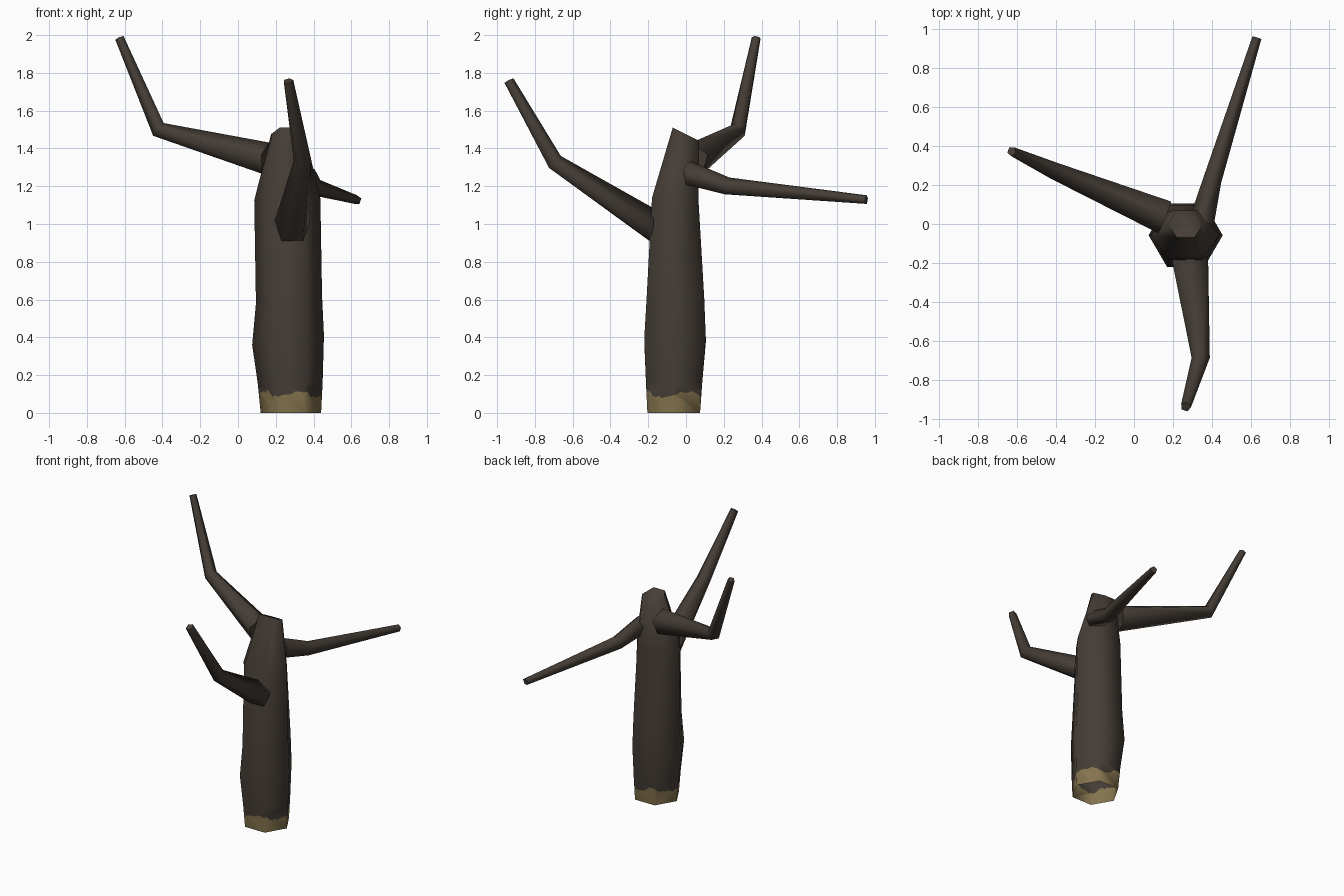
import bpy, bmesh, math, random
from mathutils import Vector

if "Cube" in bpy.data.objects:
    bpy.data.objects.remove(bpy.data.objects["Cube"])

random.seed(4)


def material(name, rgb):
    m = bpy.data.materials.new(name)
    m.diffuse_color = (*rgb, 1)
    m.use_nodes = True
    m.node_tree.nodes["Principled BSDF"].inputs["Base Color"].default_value = m.diffuse_color
    return m


bark = material("dark bark", (0.060, 0.047, 0.037))
bare = material("bare wood", (0.230, 0.170, 0.075))


def finish(bm, name, angle):
    mesh = bpy.data.meshes.new(name)
    bm.to_mesh(mesh)
    bm.free()
    ob = bpy.data.objects.new(name, mesh)
    bpy.context.collection.objects.link(ob)
    mesh.materials.append(bark)
    mesh.materials.append(bare)
    bpy.ops.object.select_all(action='DESELECT')
    ob.select_set(True)
    bpy.context.view_layer.objects.active = ob
    bpy.ops.object.shade_smooth_by_angle(angle=math.radians(angle))


def bridge(bm, a, b):
    n = len(a)
    for i in range(n):
        bm.faces.new((a[i], a[(i + 1) % n], b[(i + 1) % n], b[i]))


# Trunk: six-sided, open underneath, slanted top
# centre x, y, z, radius x, radius y, slope along x, slope along y
RINGS = [(.280, -.065, 0, .160, .161, 0, 0),
         (.276, -.063, .16, .172, .172, 0, 0),
         (.265, -.058, .385, .190, .188, .13, 0),
         (.270, -.056, .60, .175, .176, .11, 0),
         (.261, -.057, 1.13, .175, .142, .03, -.05),
         (.265, 0, 1.475, .090, .081, 0, -.5)]
bm = bmesh.new()
rings = []
for cx, cy, cz, rx, ry, sx, sy in RINGS:
    ring = []
    for k in range(6):
        dx = rx * math.cos(k * math.pi / 3)
        dy = ry * math.sin(k * math.pi / 3)
        ring.append(bm.verts.new((cx + dx, cy + dy, cz + sx * dx + sy * dy)))
    rings.append(ring)
for a, b in zip(rings[1:], rings[2:]):
    bridge(bm, a, b)
bm.faces.new(rings[-1])

# Ragged edge where the bark ends near the foot
STEPS = 9
low, high = rings[0], rings[1]
ragged = []
for i in range(6):
    j = (i + 1) % 6
    for s in range(STEPS):
        t = s / STEPS
        h = .1 + .017 * math.sin(2.1 * (i + t) * 2) + random.uniform(-.012, .012)
        p = low[i].co.lerp(low[j].co, t)
        q = high[i].co.lerp(high[j].co, t)
        ragged.append(bm.verts.new(p.lerp(q, h / .16)))
for i in range(6):
    j = (i + 1) % 6
    edge = [ragged[(i * STEPS + s) % len(ragged)] for s in range(STEPS + 1)]
    bm.faces.new([low[i], low[j]] + edge[::-1]).material_index = 1
    bm.faces.new(edge + [high[j], high[i]])
finish(bm, "trunk", 75)


# Branches: tapered, bent tubes; each ring is centre, radius, facing direction
def branch(name, path, sides=5):
    bm = bmesh.new()
    loops = []
    for centre, radius, facing in path:
        n = Vector(facing).normalized()
        u = Vector((0, 0, 1)).cross(n).normalized()
        v = n.cross(u)
        loop = []
        for k in range(sides):
            a = math.pi / 2 + k * math.tau / sides
            loop.append(bm.verts.new(Vector(centre) + radius * (u * math.cos(a) + v * math.sin(a))))
        loops.append(loop)
    for a, b in zip(loops, loops[1:]):
        bridge(bm, a, b)
    bm.faces.new(loops[0][::-1])
    bm.faces.new(loops[-1])
    finish(bm, name, 80)


branch("left_branch", [((.155, .035, 1.34), .092, (-.92, .38, .1)),
                       ((-.418, .277, 1.497), .046, (-.75, .35, .6)),
                       ((-.627, .373, 1.985), .025, (-.38, .17, .9))])
branch("back_branch", [((.35, .02, 1.265), .070, (.5, .87, 0)),
                       ((.400, .22, 1.197), .050, (.25, .95, -.2)),
                       ((.630, .955, 1.127), .025, (.3, .95, -.09))])
branch("front_branch", [((.287, -.178, .985), .098, (.05, -1, .08)),
                        ((.342, -.697, 1.325), .049, (0, -.72, .7)),
                        ((.265, -.937, 1.758), .028, (-.15, -.45, .87))])
